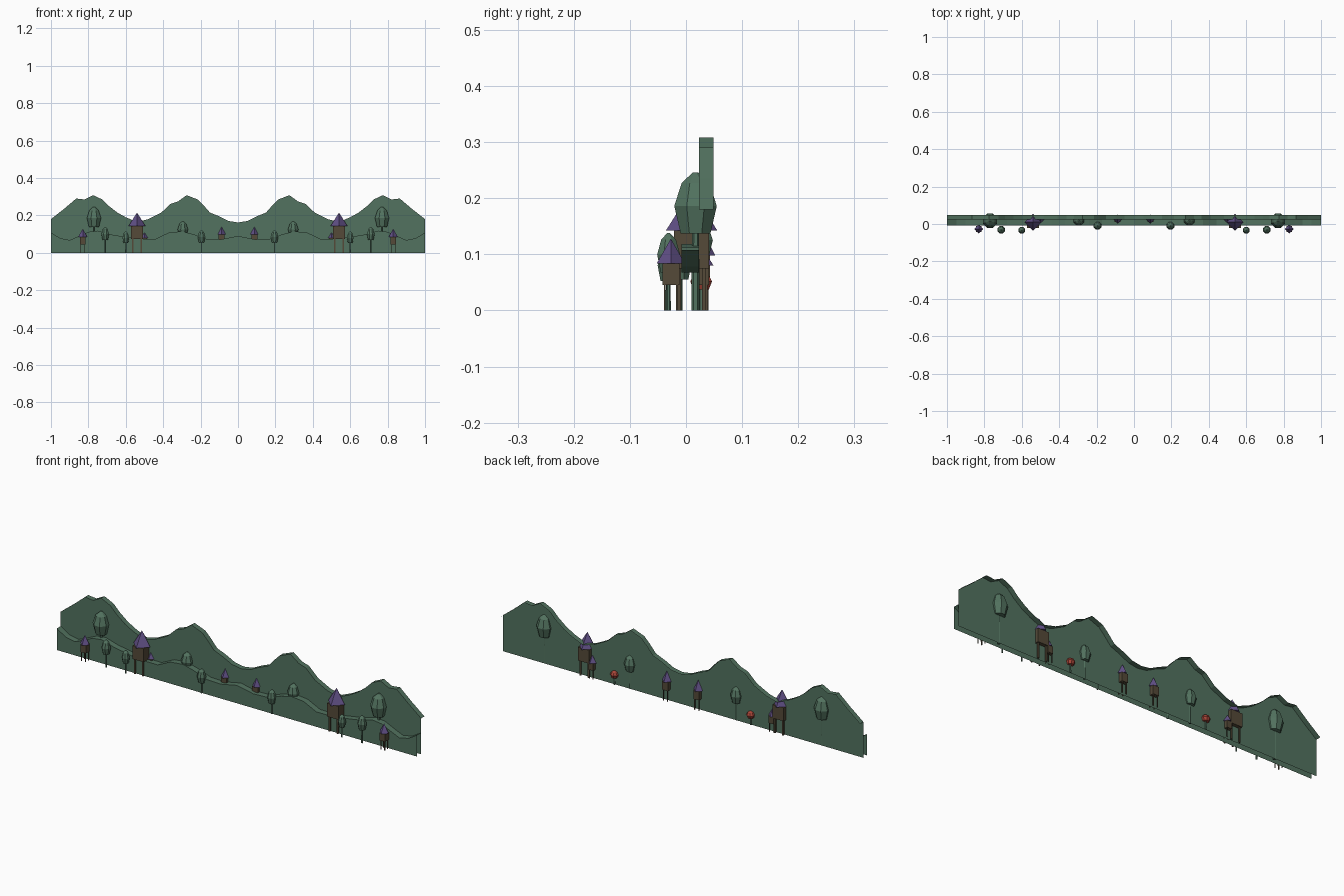
import bpy
import bmesh
import math
from mathutils import Matrix, Vector

cube = bpy.data.objects.get("Cube")
if cube:
    bpy.data.objects.remove(cube, do_unlink=True)


def material(name, color):
    mat = bpy.data.materials.new(name)
    mat.use_nodes = True
    mat.diffuse_color = (*color, 1)
    mat.node_tree.nodes["Principled BSDF"].inputs["Base Color"].default_value = (*color, 1)
    return mat


GREEN = material("forest green", (0.085, 0.17, 0.115))
PURPLE = material("roof purple", (0.12, 0.08, 0.24))
BROWN = material("wood brown", (0.09, 0.068, 0.04))
RED = material("autumn red", (0.40, 0.06, 0.04))


def finish(name, bm, mats):
    mesh = bpy.data.meshes.new(name)
    bm.to_mesh(mesh)
    bm.free()
    for mat in mats:
        mesh.materials.append(mat)
    obj = bpy.data.objects.new(name, mesh)
    bpy.context.collection.objects.link(obj)
    return obj


def cone(bm, sides, r1, r2, z1, z2, x=0, y=0, mat=0, turn=0):
    """Upright tapered prism between two heights."""
    place = Matrix.Translation((x, y, (z1 + z2) / 2)) @ Matrix.Rotation(turn, 4, "Z")
    made = bmesh.ops.create_cone(bm, cap_ends=True, segments=sides, radius1=r1,
                                 radius2=r2, depth=z2 - z1, matrix=place)
    for face in {f for v in made["verts"] for f in v.link_faces}:
        face.material_index = mat


def ridge(name, half_profile, front, back):
    """Standing sheet with a silhouette mirrored in x and a strip along its top."""
    outline = half_profile + [(-x, z) for x, z in reversed(half_profile[:-1])]
    bm = bmesh.new()
    top = [bm.verts.new((x, front, z)) for x, z in outline]
    rear = [bm.verts.new((x, back, z)) for x, z in outline]
    base = [bm.verts.new((x, front, 0)) for x, z in outline]
    for i in range(len(outline) - 1):
        bm.faces.new((base[i], base[i + 1], top[i + 1], top[i]))
        bm.faces.new((top[i], top[i + 1], rear[i + 1], rear[i]))
    return finish(name, bm, [GREEN])


def tree(name, x, y, low, high, radius, leaf=GREEN):
    """Faceted egg-shaped crown on a thin trunk."""
    bm = bmesh.new()
    rings = [(0, 0.7), (0.45, 1), (0.83, 0.65), (1, 0.12)]
    for (a, ra), (b, rb) in zip(rings, rings[1:]):
        cone(bm, 8, ra * radius, rb * radius, low + a * (high - low),
             low + b * (high - low), x, y, turn=math.pi / 8)
    # Drop the hidden caps between the rings
    inner = [f for f in bm.faces if len(f.verts) == 8
             and low + 0.001 < f.calc_center_median().z < high - 0.001]
    bmesh.ops.delete(bm, geom=inner, context="FACES")
    bmesh.ops.remove_doubles(bm, verts=bm.verts[:], dist=0.0001)
    cone(bm, 6, radius * 0.18, radius * 0.15, 0, low + 0.01, x, y, mat=1)
    return finish(name, bm, [leaf, GREEN])


def stilt_house(name, x, y, half, overhang, floor, eaves, apex):
    """Square cabin on four stilts under a pointed roof."""
    bm = bmesh.new()
    cone(bm, 4, half * math.sqrt(2), half * math.sqrt(2), floor, eaves, x, y, turn=math.pi / 4)
    cone(bm, 4, overhang, 0, eaves, apex, x, y, mat=1)
    for sx in (-1, 1):
        for sy in (-1, 1):
            cone(bm, 4, half * 0.16, half * 0.16, 0, floor,
                 x + sx * half * 0.72, y + sy * half * 0.72, turn=math.pi / 4)
    return finish(name, bm, [BROWN, PURPLE])


# Distant mountains and nearer rolling hills
ridge("mountains", [(-1, 0.18), (-0.93, 0.235), (-0.865, 0.29), (-0.82, 0.285), (-0.775, 0.308),
                    (-0.725, 0.285), (-0.69, 0.25), (-0.645, 0.215), (-0.6, 0.19), (-0.54, 0.165),
                    (-0.48, 0.18), (-0.41, 0.215), (-0.36, 0.262), (-0.32, 0.275), (-0.275, 0.308),
                    (-0.215, 0.285), (-0.185, 0.255), (-0.15, 0.215), (-0.1, 0.195),
                    (-0.05, 0.17), (0, 0.162)], 0.023, 0.049)
ridge("hills", [(-1, 0.108), (-0.95, 0.078), (-0.9, 0.068), (-0.86, 0.085), (-0.8, 0.112),
                (-0.75, 0.118), (-0.68, 0.098), (-0.6, 0.085), (-0.54, 0.075), (-0.44, 0.075),
                (-0.37, 0.108), (-0.3, 0.115), (-0.24, 0.1), (-0.17, 0.075),
                (-0.09, 0.072), (0, 0.09)], -0.008, 0.023)

# Everything else is repeated on both sides
for side, s in (("right", -1), ("left", 1)):
    tree(f"{side}_large_tree", s * 0.77, 0.017, 0.137, 0.246, 0.041)
    tree(f"{side}_hill_tree", s * 0.295, 0.02, 0.09, 0.168, 0.03)
    tree(f"{side}_outer_tree", s * 0.71, -0.031, 0.068, 0.138, 0.022)
    tree(f"{side}_small_tree", s * 0.6, -0.033, 0.052, 0.115, 0.019)
    tree(f"{side}_inner_tree", s * 0.195, -0.01, 0.055, 0.122, 0.022)
    tree(f"{side}_red_tree", s * 0.378, 0.027, 0.037, 0.07, 0.021, RED)
    stilt_house(f"{side}_tower", s * 0.54, 0.01, 0.031, 0.046, 0.075, 0.142, 0.215)
    stilt_house(f"{side}_outer_house", s * 0.83, -0.027, 0.015, 0.025, 0.045, 0.084, 0.128)
    stilt_house(f"{side}_middle_house", s * 0.087, 0.027, 0.016, 0.025, 0.055, 0.098, 0.147)
    stilt_house(f"{side}_back_house", s * 0.5, 0.027, 0.014, 0.022, 0.045, 0.08, 0.115)
